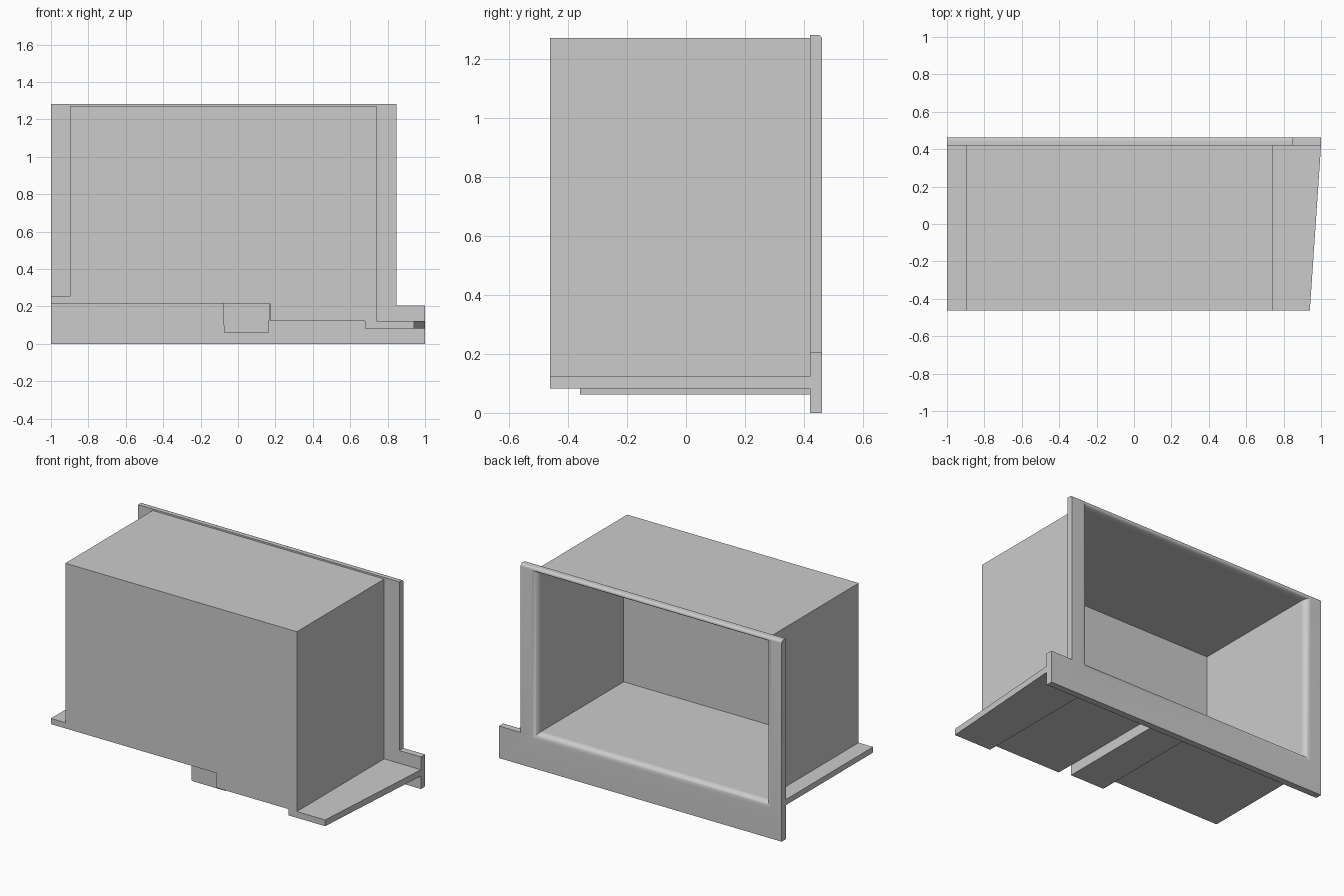
import bpy, bmesh, math

cube = bpy.data.objects.get("Cube")
if cube:
    bpy.data.objects.remove(cube, do_unlink=True)

FRONT, SEAM, BACK = -0.462, 0.42, 0.462

grey = bpy.data.materials.new("plain grey")
grey.use_nodes = True
grey.diffuse_color = (0.6, 0.6, 0.6, 1)
grey.node_tree.nodes["Principled BSDF"].inputs["Base Color"].default_value = grey.diffuse_color


def loft(name, rings):
    """Join matching rings of points into a closed solid."""
    bm = bmesh.new()
    loops = [[bm.verts.new(p) for p in ring] for ring in rings]
    n = len(loops[0])
    for a, b in zip(loops, loops[1:]):
        for i in range(n):
            j = (i + 1) % n
            bm.faces.new((a[i], a[j], b[j], b[i]))
    bm.faces.new(loops[0])
    bm.faces.new(loops[-1])
    bmesh.ops.recalc_face_normals(bm, faces=bm.faces)
    mesh = bpy.data.meshes.new(name)
    bm.to_mesh(mesh)
    bm.free()
    mesh.materials.append(grey)
    obj = bpy.data.objects.new(name, mesh)
    bpy.context.collection.objects.link(obj)
    return obj


def extrude(name, profile, y0, y1):
    """Extrude an x-z profile along y."""
    return loft(name, [[(x, y, z) for x, z in profile] for y in (y0, y1)])


def rect(x0, x1, z0, z1):
    return [(x0, z0), (x1, z0), (x1, z1), (x0, z1)]


def activate(obj):
    bpy.ops.object.select_all(action='DESELECT')
    obj.select_set(True)
    bpy.context.view_layer.objects.active = obj


# Main box with a stepped underside
body = extrude("box_body", [(-0.898, 0.217), (0.17, 0.217), (0.17, 0.123),
                            (0.74, 0.123), (0.74, 1.273), (-0.898, 1.273)], FRONT, SEAM)

# Back frame plate with a low side tab, rounded along its top back edge
frame = extrude("back_frame", [(-1, 0), (1, 0), (1, 0.205), (0.847, 0.205),
                               (0.847, 1.283), (-1, 1.283)], SEAM, BACK)
bm = bmesh.new()
bm.from_mesh(frame.data)
top_edge = [e for e in bm.edges
            if all(v.co.z > 1.28 and v.co.y > 0.45 for v in e.verts)]
bmesh.ops.bevel(bm, geom=top_edge, offset=0.016, segments=5, profile=0.5, affect='EDGES')
bm.to_mesh(frame.data)
bm.free()

# Side ledges and underside runner
extrude("right_ledge", rect(-1, -0.898, 0.217, 0.253), FRONT, SEAM)
loft("left_ledge", [[(x, y, z) for x, z in rect(0.68, edge, 0.083, 0.123)]
                    for y, edge in ((FRONT, 0.94), (SEAM, 1.0))])
extrude("underside_runner", [(-0.075, 0.062), (0.165, 0.062), (0.17, 0.217), (-0.08, 0.217)],
        -0.36, SEAM)

# Cavity cutter: a thin-walled box whose mouth flares out to the frame in a quarter round
RADIUS = 0.04


def cavity_ring(spread, y):
    """Cavity section, widened by a share of the flare."""
    grow = RADIUS * spread
    section = rect(-0.886 - grow, 0.728 + grow, 0.227 - grow, 1.25 + 0.017 * spread)
    return [(x, y, z) for x, z in section]


rings = [cavity_ring(1, BACK + 0.05)]
for degrees in range(0, 91, 10):
    a = math.radians(degrees)
    rings.append(cavity_ring(1 - math.sin(a), BACK - RADIUS * (1 - math.cos(a))))
rings.append(cavity_ring(0, -0.41))
cutter = loft("cavity_cutter", rings)
cutter.hide_render = True

for obj in (body, frame):
    activate(obj)
    cut = obj.modifiers.new("cavity", 'BOOLEAN')
    cut.operation = 'DIFFERENCE'
    cut.solver = 'EXACT'
    cut.object = cutter
    bpy.ops.object.modifier_apply(modifier=cut.name)
    bpy.ops.object.shade_smooth_by_angle(angle=math.radians(35))
bpy.data.objects.remove(cutter, do_unlink=True)
